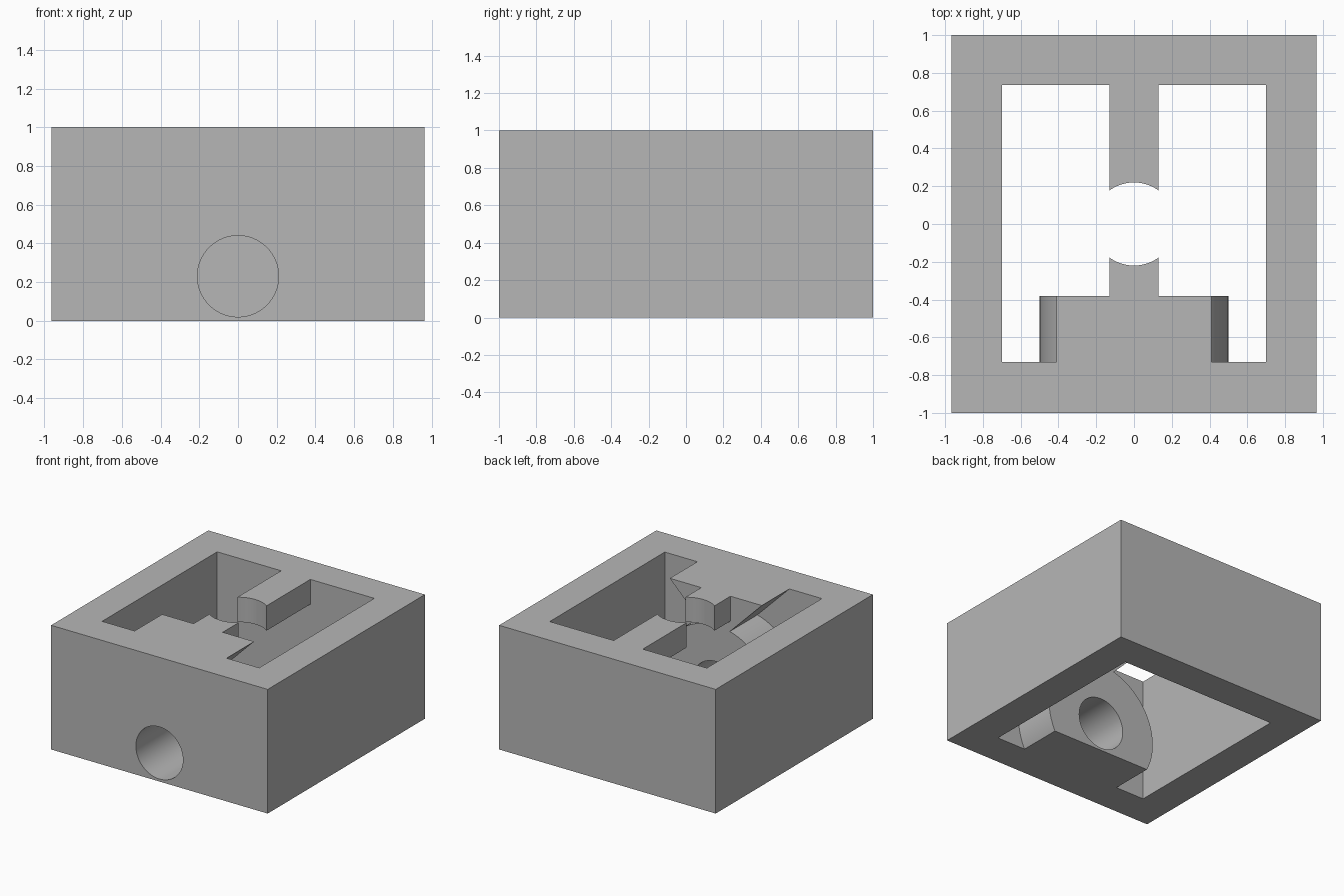
import bpy, bmesh
from math import sin, cos, radians, pi
from mathutils import Vector

if "Cube" in bpy.data.objects:
    bpy.data.objects.remove(bpy.data.objects["Cube"], do_unlink=True)

grey = bpy.data.materials.new("plain grey")
grey.use_nodes = True
grey.diffuse_color = (0.47, 0.47, 0.47, 1)
grey.node_tree.nodes["Principled BSDF"].inputs["Base Color"].default_value = grey.diffuse_color


def prism(name, points, sweep):
    """Extrude a closed 3D outline along a vector."""
    bm = bmesh.new()
    face = bm.faces.new([bm.verts.new(p) for p in points])
    grown = bmesh.ops.extrude_face_region(bm, geom=[face])["geom"]
    verts = [g for g in grown if isinstance(g, bmesh.types.BMVert)]
    bmesh.ops.translate(bm, verts=verts, vec=Vector(sweep))
    bmesh.ops.recalc_face_normals(bm, faces=bm.faces)
    mesh = bpy.data.meshes.new(name)
    bm.to_mesh(mesh)
    bm.free()
    mesh.materials.append(grey)
    obj = bpy.data.objects.new(name, mesh)
    bpy.context.collection.objects.link(obj)
    return obj


def box(name, x, y0, y1, z0, z1):
    outline = [(-x, y0, z0), (x, y0, z0), (x, y1, z0), (-x, y1, z0)]
    return prism(name, outline, (0, 0, z1 - z0))


def cut(target, *cutters):
    """Subtract the cutters, bake the result and remove them."""
    for cutter in cutters:
        mod = target.modifiers.new("cut", "BOOLEAN")
        mod.operation, mod.solver, mod.object = "DIFFERENCE", "EXACT", cutter
    bpy.context.view_layer.update()
    graph = bpy.context.evaluated_depsgraph_get()
    mesh = bpy.data.meshes.new_from_object(target.evaluated_get(graph))
    target.modifiers.clear()
    target.data = mesh
    for cutter in cutters:
        bpy.data.objects.remove(cutter, do_unlink=True)


AXIS_Z = 0.23          # height of the shaft axis
TOP = 1.0
circle = [2 * pi * i / 64 for i in range(64)]

# Bridge bar under the top face, split by a round vertical bore
bridge = box("bridge", 0.13, -0.6, 0.9, 0.8, TOP + 0.3)
bore = prism("bore", [(0.22 * cos(a), 0.22 * sin(a), 0.5) for a in circle], (0, 0, 1))
cut(bridge, bore)

# Shaft boss: round body with a narrow neck flaring at 45 degrees to the top
neck = 75.6
steps = 72
arc = [radians(neck - (360 - 2 * (90 - neck)) * i / steps) for i in range(steps + 1)]
profile = [(0.5 * cos(a), AXIS_Z + 0.5 * sin(a)) for a in arc]
profile += [(-0.41, TOP), (-0.41, TOP + 0.3), (0.41, TOP + 0.3), (0.41, TOP)]
boss = prism("boss", [(x, -0.85, z) for x, z in profile], (0, 0.47, 0))

# Cavity through the block, leaving the boss and bridge standing
cavity = box("cavity", 0.7, -0.73, 0.735, -0.1, TOP + 0.1)
cut(cavity, boss, bridge)

# Front shaft hole
hole = prism("shaft_hole", [(0.21 * cos(a), -1.2, AXIS_Z + 0.21 * sin(a)) for a in circle],
             (0, 0.95, 0))

# Housing block
housing = box("housing", 0.965, -1, 1, 0, TOP)
cut(housing, cavity, hole)

bpy.ops.object.select_all(action="DESELECT")
housing.select_set(True)
bpy.context.view_layer.objects.active = housing
bpy.ops.object.shade_smooth_by_angle(angle=radians(25))
